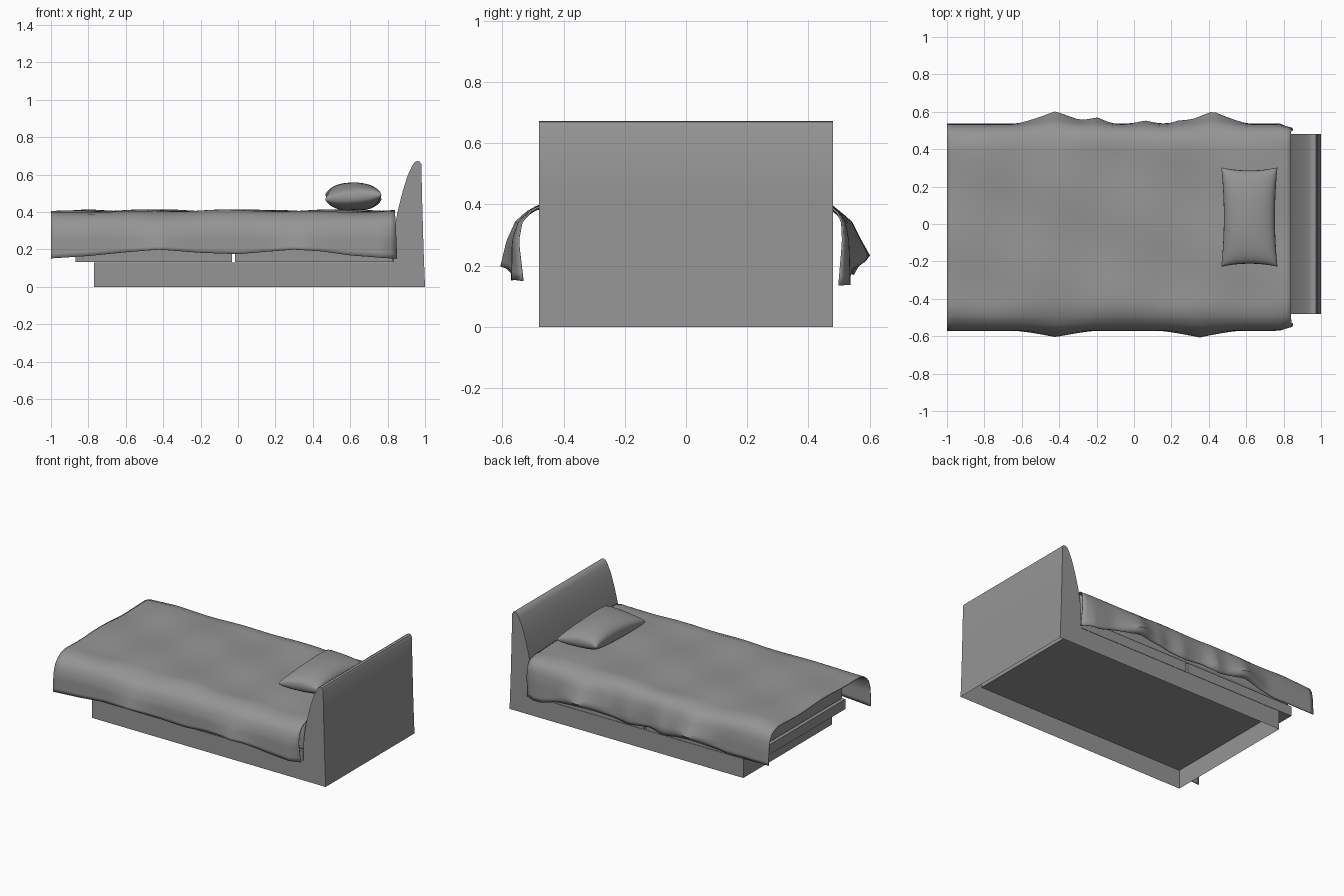
import bpy, bmesh, math

if "Cube" in bpy.data.objects:
    bpy.data.objects.remove(bpy.data.objects["Cube"])

grey = bpy.data.materials.new("dark_grey")
grey.diffuse_color = (.3, .3, .3, 1)
grey.use_nodes = True
grey.node_tree.nodes["Principled BSDF"].inputs["Base Color"].default_value = grey.diffuse_color

def finish(name, bm, smooth=35, bevel=0):
    bmesh.ops.recalc_face_normals(bm, faces=bm.faces)
    me = bpy.data.meshes.new(name)
    bm.to_mesh(me)
    bm.free()
    me.materials.append(grey)
    ob = bpy.data.objects.new(name, me)
    bpy.context.collection.objects.link(ob)
    if bevel:
        m = ob.modifiers.new("bevel", 'BEVEL')
        m.width, m.segments, m.limit_method = bevel, 3, 'ANGLE'
    bpy.ops.object.select_all(action='DESELECT')
    ob.select_set(True)
    bpy.context.view_layer.objects.active = ob
    bpy.ops.object.shade_smooth_by_angle(angle=math.radians(smooth))
    return ob

def box(name, x0, x1, y0, y1, z0, z1, bevel=0):
    bm = bmesh.new()
    bmesh.ops.create_cube(bm, size=1)
    for v in bm.verts:
        v.co = ((x0 + x1) / 2 + v.co.x * (x1 - x0),
                (y0 + y1) / 2 + v.co.y * (y1 - y0),
                (z0 + z1) / 2 + v.co.z * (z1 - z0))
    return finish(name, bm, bevel=bevel)

def lerp(table, t):
    for (a, p), (b, q) in zip(table, table[1:]):
        if t <= b:
            return p + (q - p) * max(0, (t - a) / (b - a))
    return table[-1][1]

def bump(x, c, w):
    return max(0, 1 - abs(x - c) / w) ** 1.3

# Plinth and headboard: one side profile, open underneath
profile = [(-.77, 0), (-.77, .13), (.83, .13), (.832, .25), (.84, .33), (.855, .41),
           (.88, .51), (.905, .59), (.93, .645), (.943, .665), (.958, .673),
           (.972, .67), (.98, .655), (.985, .45), (.992, .2), (1, 0)]
bm = bmesh.new()
sides = [[bm.verts.new((x, y, z)) for x, z in profile] for y in (-.48, .48)]
for s in sides:
    bm.faces.new(s)
for i in range(len(profile) - 1):
    bm.faces.new((sides[0][i], sides[0][i + 1], sides[1][i + 1], sides[1][i]))
finish("plinth_and_headboard", bm, 45)

# Two platform halves and the mattress
box("platform_foot", -.87, -.032, -.48, .48, .132, .2)
box("platform_head", -.016, .83, -.48, .48, .132, .2)
box("mattress", -.86, .835, -.475, .475, .2, .382, bevel=.02)

# Blanket: cross-section swept along x, with flared folds at the hem
front_y = [(0, 0), (.5, .44), (.6, .50), (.7, .545), (.8, .566), (1, .568)]
front_z = [(0, .402), (.5, .402), (.6, .385), (.7, .345), (.8, .28), (1, 0)]
back_y = [(0, 0), (.5, .43), (.6, .49), (.7, .518), (.8, .53), (1, .535)]
hem_front = [(-1, .16), (-.8, .165), (-.6, .185), (-.42, .2), (-.2, .182), (0, .175),
             (.3, .2), (.45, .19), (.6, .168), (.84, .15)]
hem_back = [(-1, .175), (-.7, .165), (-.42, .2), (-.22, .17), (-.1, .19), (.05, .17),
            (.22, .19), (.42, .2), (.6, .175), (.72, .14), (.84, .135)]
flare_front = [(-.42, .22, .034), (.35, .22, .036)]
flare_back = [(-.42, .22, .085), (-.2, .1, .045), (.06, .1, .022), (.24, .08, .02),
              (.42, .2, .085)]
NX, NS = 64, 48
bm = bmesh.new()
rows = []
for i in range(NX + 1):
    x = -1 + 1.84 * i / NX
    row = []
    for j in range(NS + 1):
        s = -1 + 2 * j / NS
        t = abs(s)
        front = s < 0
        y = lerp(front_y if front else back_y, t)
        hem = lerp(hem_front if front else hem_back, x)
        z = lerp(front_z, t) if t < .8 else .28 + (hem - .28) * (t - .8) / .2
        low = max(0, (t - .6) / .4)
        shape = low if front else min(low, 3 * (1.1 - low))
        for c, w, a in (flare_front if front else flare_back):
            y += a * bump(x, c, w) * shape
        # gentle creases on top, tuck at the head end, soft foot edge
        crease = math.sin(x * 9 + s * 4 + 1) * math.cos(x * 4 - s * 7)
        z += .009 * crease * min(1, max(0, (.75 - t) / .3)) - .008 * max(0, -.8 - x) / .2
        head = max(0, (x - .78) / .06)
        y -= .035 * head * low
        row.append(bm.verts.new((x + .01 * head * low, -y if front else y, z)))
    rows.append(row)
for a, b in zip(rows, rows[1:]):
    for j in range(NS):
        bm.faces.new((a[j], b[j], b[j + 1], a[j + 1]))
blanket = finish("blanket", bm, 50)
m = blanket.modifiers.new("thickness", 'SOLIDIFY')
m.thickness, m.offset = .006, 0

# Pillow: two puffed sheets with pinched sides and corners
N = 24
bm = bmesh.new()
for side in (1, -1):
    grid = []
    for i in range(N + 1):
        u = -math.cos(math.pi * i / N)
        line = []
        for j in range(N + 1):
            v = -math.cos(math.pi * j / N)
            puff = (max(0, 1 - u * u) * max(0, 1 - v * v)) ** .36
            x = .617 + .15 * u * (1 - .09 * (1 - v * v))
            y = .037 + .265 * v * (1 - .06 * (1 - u * u))
            h = .078 * puff if side > 0 else -max(-.068, -.075 * puff) * -1
            line.append(bm.verts.new((x, y, .48 + h - .012 * u * v)))
        grid.append(line)
    for a, b in zip(grid, grid[1:]):
        for j in range(N):
            bm.faces.new((a[j], b[j], b[j + 1], a[j + 1]))
bmesh.ops.remove_doubles(bm, verts=bm.verts, dist=.0005)
finish("pillow", bm, 60)
